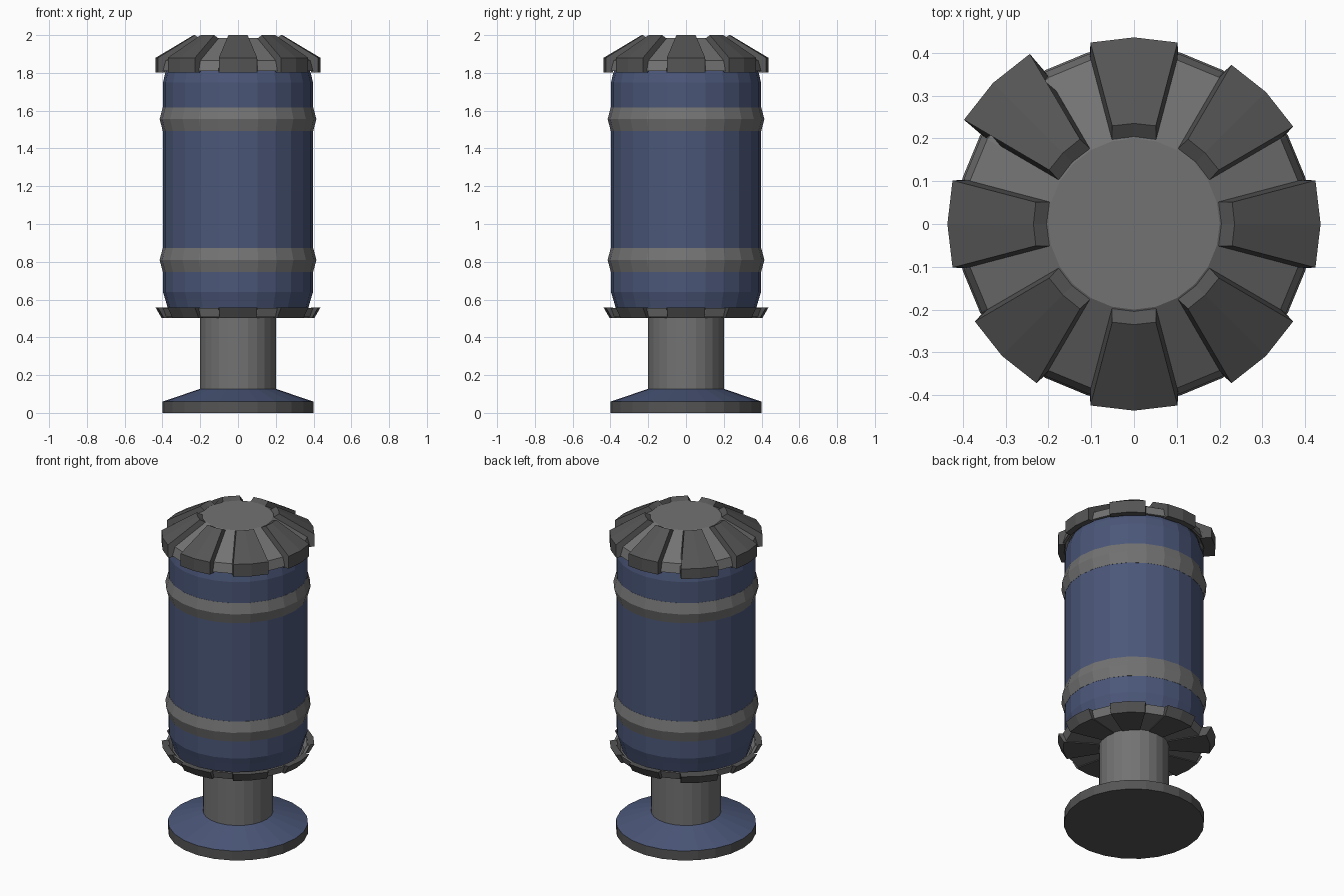
import bpy, bmesh
from math import sin, cos, radians

if "Cube" in bpy.data.objects:
    bpy.data.objects.remove(bpy.data.objects["Cube"])

SIDES = 24


def material(name, rgb):
    m = bpy.data.materials.new(name)
    m.diffuse_color = (*rgb, 1)
    m.use_nodes = True
    m.node_tree.nodes["Principled BSDF"].inputs["Base Color"].default_value = m.diffuse_color
    return m


GREY = material("grey_metal", (0.17, 0.17, 0.17))
DARK = material("dark_metal", (0.09, 0.09, 0.09))
BLUE = material("blue_paint", (0.07, 0.095, 0.19))


def finish(bm, name, mat):
    bmesh.ops.recalc_face_normals(bm, faces=bm.faces)
    me = bpy.data.meshes.new(name)
    bm.to_mesh(me)
    bm.free()
    me.materials.append(mat)
    ob = bpy.data.objects.new(name, me)
    bpy.context.collection.objects.link(ob)
    return ob


def polar(r, deg, z):
    return (r * cos(radians(deg)), r * sin(radians(deg)), z)


def lathe(name, profile, mat, ring=False):
    """Turn an (r, z) profile; a ring closes on itself, otherwise the ends are capped."""
    bm = bmesh.new()
    loops = [[bm.verts.new(polar(r, 360 * i / SIDES, z)) for i in range(SIDES)]
             for r, z in profile]
    pairs = list(zip(loops, loops[1:] + loops[:1]))
    for a, b in pairs if ring else pairs[:-1]:
        for i in range(SIDES):
            j = (i + 1) % SIDES
            bm.faces.new((a[i], a[j], b[j], b[i]))
    if not ring:
        bm.faces.new(loops[0])
        bm.faces.new(loops[-1])
    return finish(bm, name, mat)


def rib(name, profile, angle, mat):
    """Wedge made of three radial sections; profile holds (r, z, half angle)."""
    bm = bmesh.new()
    secs = [[bm.verts.new(polar(r, angle + s * h, z)) for r, z, h in profile]
            for s in (-1, 0, 1)]
    n = len(profile)
    for a, b in zip(secs, secs[1:]):
        for i in range(n):
            j = (i + 1) % n
            bm.faces.new((a[i], a[j], b[j], b[i]))
    bm.faces.new(secs[0])
    bm.faces.new(secs[-1])
    return finish(bm, name, mat)


# Foot: grey plate with a blue sloped top, and the stem
lathe("base_plate", [(0.4, 0), (0.4, 0.06)], DARK)
lathe("base_slope", [(0.4, 0.06), (0.2, 0.127)], BLUE)
lathe("stem", [(0.2, 0.12), (0.2, 0.51)], GREY)

# Tank body with tapered ends
lathe("tank_body", [(0.365, 0.53), (0.385, 0.6), (0.397, 0.64), (0.397, 1.75),
                    (0.385, 1.8), (0.37, 1.83)], BLUE)

# Two raised bands
for label, z in (("lower", 0.81), ("upper", 1.555)):
    lathe(label + "_band", [(0.38, z - 0.063), (0.398, z - 0.063), (0.415, z),
                            (0.398, z + 0.063), (0.38, z + 0.063)], GREY, ring=True)

# Collar under the tank and cap above it, both hollow at the rim
lathe("lower_collar", [(0.19, 0.508), (0.392, 0.508), (0.411, 0.555),
                       (0.395, 0.555), (0.375, 0.53)], GREY)
lathe("top_cap", [(0.375, 1.83), (0.395, 1.81), (0.411, 1.81), (0.396, 1.865),
                  (0.2, 1.985)], GREY)

# Eight ribs around each; the one at 135 degrees is slightly longer
for k in range(8):
    e = 0.03 if k == 3 else 0
    rib(f"cap_rib_{k}", [(0.2, 1.98, 15), (0.235, 2.0, 12.5), (0.436 + e, 1.88 - e / 2, 13.5),
                         (0.436 + e, 1.802, 13.5), (0.4, 1.802, 15), (0.39, 1.86, 15)],
        45 * k, DARK)
    rib(f"collar_rib_{k}", [(0.2, 0.503, 15), (0.405 + e, 0.503, 14), (0.436 + e, 0.557, 13.5),
                            (0.4, 0.557, 15), (0.385, 0.52, 15), (0.2, 0.512, 15)],
        45 * k, DARK)
